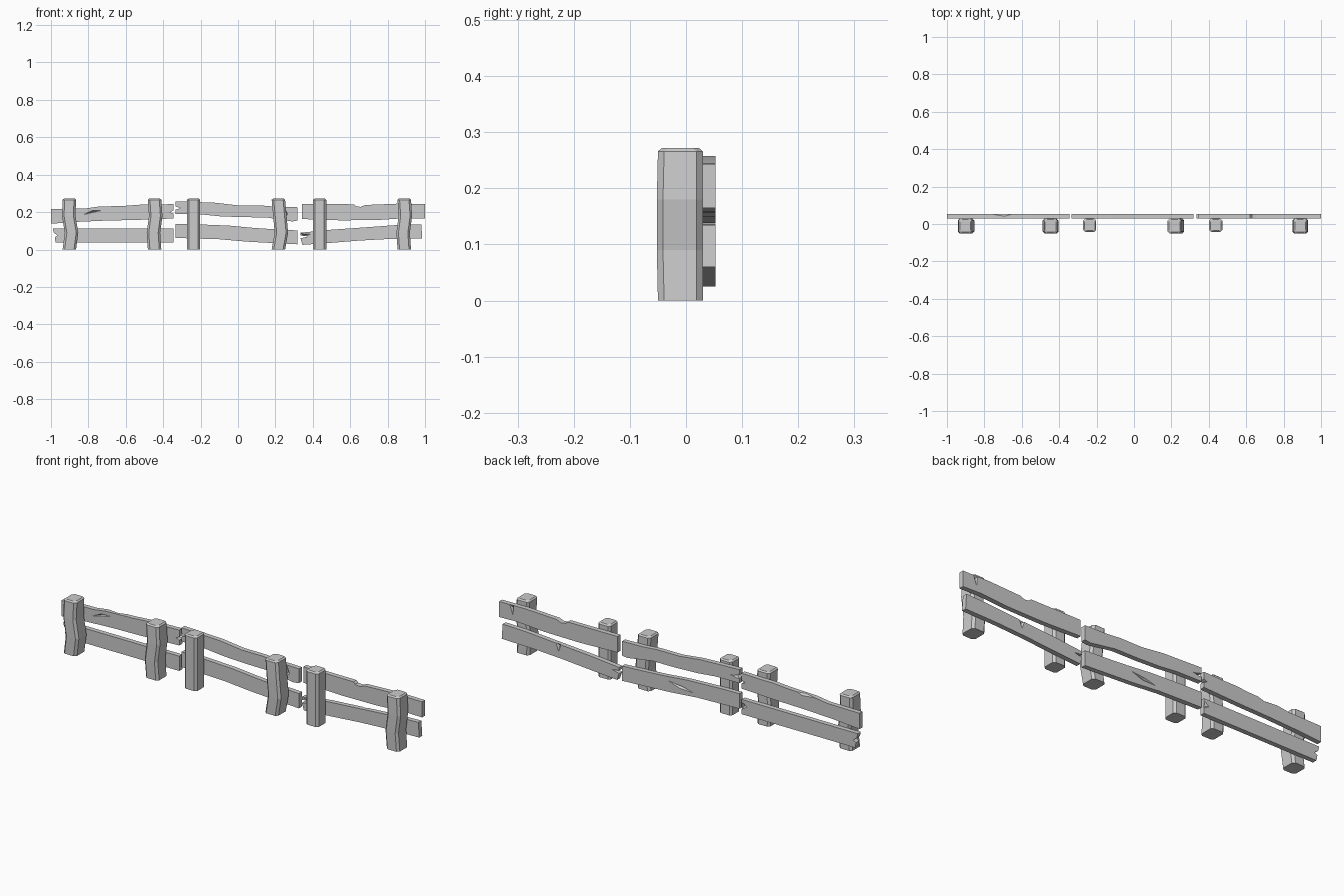
import bpy, bmesh

Y0, Y1 = 0.029, 0.053   # plank front / back faces


def mesh_object(name, bm):
    bmesh.ops.recalc_face_normals(bm, faces=bm.faces[:])
    me = bpy.data.meshes.new(name)
    bm.to_mesh(me)
    bm.free()
    ob = bpy.data.objects.new(name, me)
    bpy.context.collection.objects.link(ob)
    return ob


def post(name, x, hx, y0, shifts, c=0.011):
    """Chamfered square post; shifts = sideways offset at each ring height."""
    bm = bmesh.new()
    y1 = 0.03
    cy, hy = (y0 + y1) / 2, (y1 - y0) / 2
    rings = []
    zs = (0, 0.09, 0.18, 0.266, 0.272)
    for i, z in enumerate(zs):
        inset = 0.007 if i == 4 else 0
        front = -0.002 if y0 < -0.045 and i in (1, 2) else 0
        a, b = hx - inset, hy - inset
        pts = [(-a + c, -b), (a - c, -b), (a, -b + c), (a, b - c),
               (a - c, b), (-a + c, b), (-a, b - c), (-a, -b + c)]
        rings.append([bm.verts.new((x + shifts[i] + px, cy + py + (front if py < 0 else 0), z))
                      for px, py in pts])
    for r, s in zip(rings, rings[1:]):
        for k in range(8):
            bm.faces.new((r[k], r[(k + 1) % 8], s[(k + 1) % 8], s[k]))
    bm.faces.new(rings[0])
    bm.faces.new(rings[-1])
    return mesh_object(name, bm)


def plank(name, outline, cracks=()):
    """Extruded x-z outline with wedge-shaped cracks cut into its faces."""
    bm = bmesh.new()
    f = bm.faces.new([bm.verts.new((x, Y0, z)) for x, z in outline])
    ext = bmesh.ops.extrude_face_region(bm, geom=[f])
    for v in ext["geom"]:
        if isinstance(v, bmesh.types.BMVert):
            v.co.y = Y1
    ob = mesh_object(name, bm)
    for side, pts in cracks:
        cut = crack(side, pts)
        mod = ob.modifiers.new("crack", 'BOOLEAN')
        mod.operation, mod.solver, mod.object = 'DIFFERENCE', 'EXACT', cut
    return ob


def crack(side, pts):
    """Pyramid cutter: a rim outside the face tapering to a pit inside."""
    bm = bmesh.new()
    face, s = (Y0, 1) if side == 'front' else (Y1, -1)
    rim = [bm.verts.new((x, face - s * 0.004, z)) for x, z in pts]
    n = len(pts)
    pit = bm.verts.new((sum(p[0] for p in pts) / n, face + s * 0.012,
                        sum(p[1] for p in pts) / n))
    bm.faces.new(rim)
    for k in range(n):
        bm.faces.new((rim[k], rim[(k + 1) % n], pit))
    cut = mesh_object("crack_cutter", bm)
    cut.hide_render = True
    cut.hide_viewport = True
    return cut


# Posts: four crooked, two straight
for i, (x, m) in enumerate([(-0.902, 1), (-0.446, -1), (0.216, 1), (0.889, -1)]):
    sh = [0, 0.012, -0.003, 0, 0] if m > 0 else [0, -0.006, 0.006, 0, 0]
    if i == 2:
        sh = [0, 0.016, 0.008, 0, 0]
    post(f"crooked_post_{i + 1}", x, 0.036, -0.05, sh)
for i, x in enumerate((-0.237, 0.437)):
    post(f"straight_post_{i + 1}", x, 0.035, -0.043, [0] * 5)

# Left section rails
plank("left_upper_rail",
      [(-1, 0.138), (-0.86, 0.148), (-0.7, 0.155), (-0.55, 0.158), (-0.346, 0.166),
       (-0.346, 0.192), (-0.365, 0.2), (-0.346, 0.208), (-0.346, 0.243), (-0.45, 0.24),
       (-0.52, 0.24), (-0.6, 0.234), (-0.75, 0.229), (-0.82, 0.219), (-1, 0.217)],
      [('front', [(-0.84, 0.182), (-0.71, 0.212), (-0.78, 0.211)]),
       ('back', [(-0.8, 0.23), (-0.6, 0.245), (-0.68, 0.218)])])
plank("left_lower_rail",
      [(-0.975, 0.038), (-0.346, 0.038), (-0.346, 0.112), (-0.99, 0.112), (-0.985, 0.09),
       (-0.965, 0.075), (-0.98, 0.065)],
      [('back', [(-0.35, 0.105), (-0.34, 0.055), (-0.38, 0.08)])])

# Middle section rails
plank("middle_upper_rail",
      [(-0.334, 0.19), (-0.2, 0.188), (-0.1, 0.178), (0.02, 0.173), (0.15, 0.172),
       (0.29, 0.15), (0.318, 0.155), (0.318, 0.226), (0.2, 0.229), (0.12, 0.236),
       (0, 0.236), (-0.12, 0.25), (-0.334, 0.258), (-0.334, 0.23), (-0.305, 0.222),
       (-0.334, 0.214)],
      [('front', [(0.25, 0.235), (0.27, 0.185), (0.24, 0.16)]),
       ('back', [(-0.34, 0.225), (-0.34, 0.208), (-0.27, 0.22)])])
plank("middle_lower_rail",
      [(-0.334, 0.062), (-0.1, 0.055), (0.05, 0.042), (0.2, 0.034), (0.318, 0.028),
       (0.318, 0.102), (0.2, 0.108), (0.08, 0.116), (-0.05, 0.128), (-0.25, 0.136),
       (-0.334, 0.137)],
      [('front', [(-0.27, 0.15), (-0.19, 0.138), (-0.22, 0.15)]),
       ('back', [(-0.1, 0.07), (0.0, 0.073), (0.08, 0.1), (-0.02, 0.09)])])

# Right section rails
plank("right_upper_rail",
      [(0.342, 0.163), (0.55, 0.156), (0.75, 0.158), (0.9, 0.168), (1, 0.165),
       (1, 0.243), (0.85, 0.245), (0.68, 0.238), (0.655, 0.228), (0.63, 0.232),
       (0.62, 0.242), (0.342, 0.243)],
      [('back', [(0.915, 0.25), (0.945, 0.25), (0.922, 0.185)])])
plank("right_lower_rail",
      [(0.345, 0.025), (0.5, 0.036), (0.65, 0.048), (0.8, 0.056), (0.985, 0.06),
       (0.98, 0.135), (0.85, 0.131), (0.7, 0.12), (0.5, 0.106), (0.334, 0.09),
       (0.334, 0.075), (0.375, 0.07), (0.334, 0.06)],
      [('front', [(0.33, 0.088), (0.33, 0.055), (0.4, 0.085)]),
       ('back', [(0.65, 0.125), (0.69, 0.128), (0.67, 0.07)])])
